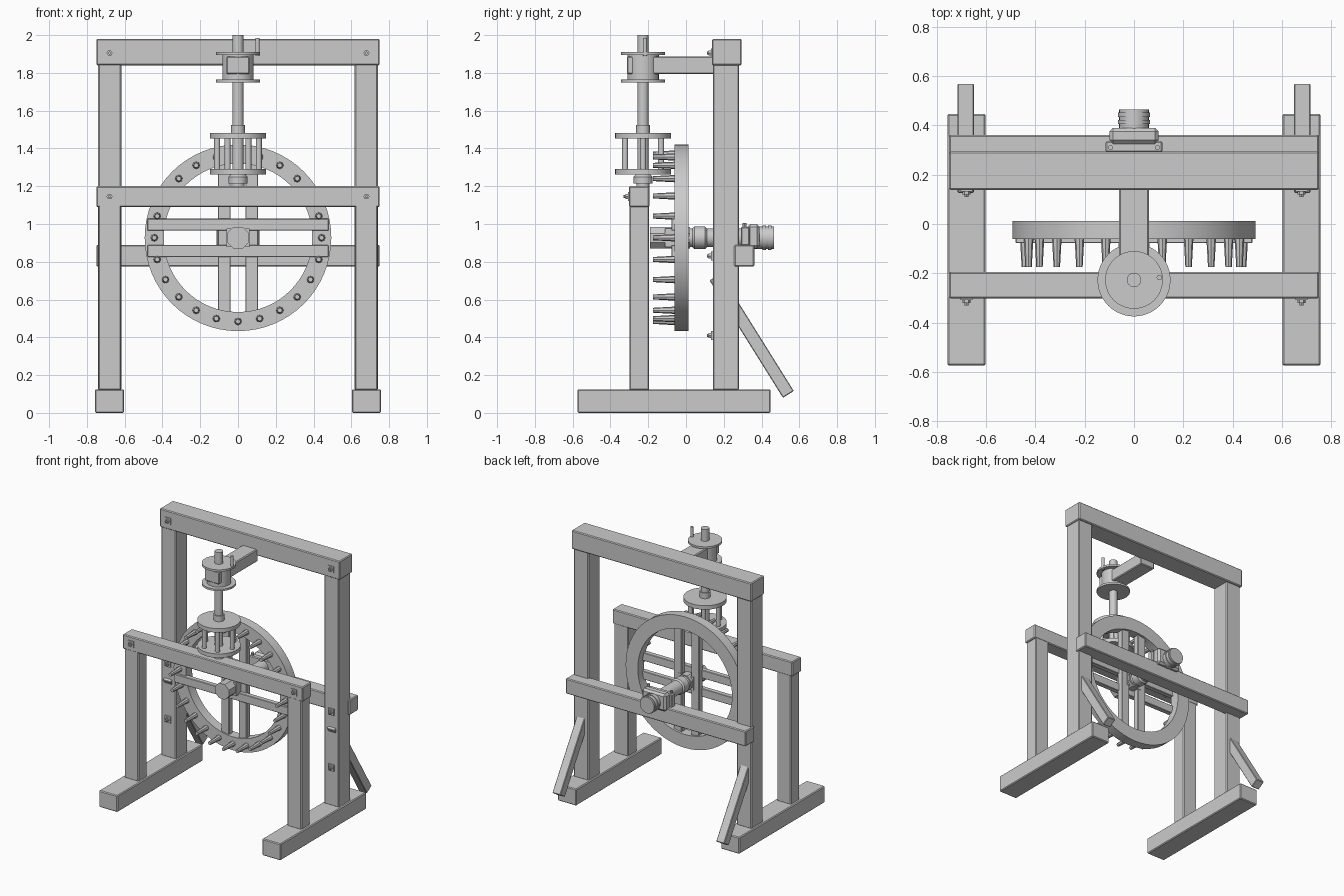
import bpy, bmesh, math
from mathutils import Vector, Matrix

cube = bpy.data.objects.get("Cube")
if cube:
    bpy.data.objects.remove(cube, do_unlink=True)

wood = bpy.data.materials.new("grey_wood")
wood.use_nodes = True
GREY = (0.6, 0.6, 0.6, 1)
wood.diffuse_color = GREY
wood.node_tree.nodes["Principled BSDF"].inputs["Base Color"].default_value = GREY

TO_Y = Matrix.Rotation(math.pi / 2, 4, 'X')    # local +z becomes -y


def finish(name, bm, smooth=False):
    bmesh.ops.recalc_face_normals(bm, faces=bm.faces[:])
    mesh = bpy.data.meshes.new(name)
    bm.to_mesh(mesh)
    bm.free()
    ob = bpy.data.objects.new(name, mesh)
    bpy.context.collection.objects.link(ob)
    mesh.materials.append(wood)
    if smooth:
        bpy.ops.object.select_all(action='DESELECT')
        ob.select_set(True)
        bpy.context.view_layer.objects.active = ob
        bpy.ops.object.shade_smooth_by_angle(angle=math.radians(35))
    return ob


def beam(name, x, y, z, bevel=0.006):
    """Squared timber from (min, max) ranges."""
    bm = bmesh.new()
    bmesh.ops.create_cube(bm, size=1)
    for v in bm.verts:
        v.co = [r[0] + (c + 0.5) * (r[1] - r[0]) for c, r in zip(v.co, (x, y, z))]
    ob = finish(name, bm)
    if bevel:
        mod = ob.modifiers.new("worn_edges", 'BEVEL')
        mod.width, mod.segments = bevel, 1
    return ob


def lathe(name, profile, at, along_y=False, sides=32, spin=0):
    """Closed (radius, height) profile spun about z, or about y with height = y."""
    bm = bmesh.new()
    rings = []
    for r, h in profile:
        ring = []
        for i in range(sides):
            a = spin + math.tau * i / sides
            c, s = r * math.cos(a), r * math.sin(a)
            p = (c, h, s) if along_y else (c, s, h)
            ring.append(bm.verts.new(Vector(at) + Vector(p)))
        rings.append(ring)
    for a, b in zip(rings, rings[1:]):
        for i in range(sides):
            j = (i + 1) % sides
            bm.faces.new((a[i], a[j], b[j], b[i]))
    if profile[0] != profile[-1]:
        bm.faces.new(rings[0])
        bm.faces.new(rings[-1])
    else:
        bmesh.ops.remove_doubles(bm, verts=bm.verts[:], dist=1e-5)
    return finish(name, bm, sides > 8)


def rod(name, r, lo, hi, at, along_y=False, sides=32, r2=None, spin=0):
    return lathe(name, [(r, lo), (r2 or r, hi)], at, along_y, sides, spin)


def bolt(name, x, y, z):
    """Square washer with hex nut and stub, facing the front."""
    beam(name + "_washer", (x - .024, x + .024), (y - .008, y + .004), (z - .024, z + .024), 0)
    rod(name + "_nut", .016, y - .02, y, (x, 0, z), True, 6)
    rod(name + "_stub", .008, y - .03, y, (x, 0, z), True, 8)


# Timber frame, one side at a time
for side, s in (("left", 1), ("right", -1)):
    def span(a, b):
        return tuple(sorted((s * a, s * b)))
    beam(side + "_foot", span(.603, .757), (-.575, .447), (0, .125))
    beam(side + "_back_post", span(.618, .74), (.142, .28), (.12, 1.85))
    beam(side + "_front_post", span(.62, .738), (-.3, -.195), (.12, 1.1))
    brace = beam(side + "_brace", (-.033, .033), (-.034, .034), (0, .733), .004)
    brace.rotation_euler.x = math.atan2(55, 88)
    brace.location = (s * .683, .542, .098)
    bolt(side + "_front_beam_bolt", s * .68, -.3, 1.145)
    for part, z in (("top_beam", 1.905), ("rear_beam", .83), ("brace", .41)):
        bolt(side + "_" + part + "_bolt", s * .68, .14, z)

beam("top_beam", (-.75, .75), (.138, .294), (1.84, 1.98))
beam("front_beam", (-.75, .75), (-.302, -.194), (1.09, 1.2))
beam("rear_beam", (-.75, .75), (.255, .362), (.775, .89))

# Face gear wheel: rim, pegs and paired spokes
HUB = (0, 0, .927)
lathe("wheel_rim", [(.393, -.06), (.494, -.06), (.494, .013), (.393, .013), (.393, -.06)],
      HUB, True, 64)
PEGS = 24
for i in range(PEGS):
    a = math.tau * i / PEGS
    at = (.443 * math.cos(a), 0, HUB[2] + .443 * math.sin(a))
    rod("wheel_peg", .013, -.175, -.05, at, True, 8, .02)
for s in (-1, 1):
    z = HUB[2] + s * .07
    beam("cross_spoke", (-.48, .48), (-.078, -.04), (z - .031, z + .031), .003)
    x = s * .073
    beam("upright_spoke", (x - .033, x + .033), (-.05, -.004),
         (HUB[2] - .43, HUB[2] + .43), .003)
    beam("hub_wedge", (s * .05 - .012, s * .05 + .012), (-.11, 0),
         (HUB[2] - .05, HUB[2] + .05), 0)

# Wheel axle with octagonal head, collars and banded tail
rod("axle_head", .062, -.19, .02, HUB, True, 8, spin=math.pi / 8)
lathe("axle", [(.05, 0), (.05, .035), (.06, .045), (.06, .1), (.05, .11), (.05, .36),
               (.06, .36), (.06, .465)], HUB, True)
for y in (.405, .435):
    rod("axle_band", .065, y, y + .018, HUB, True)

# Axle bearing on the rear beam
beam("bearing_plate", (-.115, .115), (.29, .336), (.885, .985))
beam("bearing_housing", (-.1, .1), (.325, .39), (.87, 1), .015)
for x in (-.095, .095):
    rod("bearing_bolt", .01, .98, 1.005, (x, .31, 0), sides=8)

# Upright spindle with lantern pinion
SPINDLE = (0, -.227, 0)
rod("spindle", .029, 1.2, 2, SPINDLE)
rod("spindle_collar", .037, 1.48, 1.525, SPINDLE)
lathe("spindle_foot", [(.035, 1.19), (.035, 1.215), (.05, 1.215), (.05, 1.25), (.035, 1.265)], SPINDLE)
for z in (1.262, 1.452):
    rod("pinion_disc", .148, z, z + .03, SPINDLE, sides=48)
STAVES = 6
for i in range(STAVES):
    a = math.tau * i / STAVES
    at = (.11 * math.cos(a), SPINDLE[1] + .11 * math.sin(a), 0)
    rod("pinion_stave", .016, 1.28, 1.46, at, sides=16)

# Top bearing carried by an arm from the top beam
beam("bearing_arm", (-.061, .061), (-.313, .15), (1.793, 1.887))
rod("top_bearing_drum", .083, 1.76, 1.9, SPINDLE)
for z in (1.75, 1.896):
    rod("top_bearing_disc", .117, z, z + .015, SPINDLE, sides=48)
rod("crank_pin", .011, 1.89, 1.985, (.103, -.217, 0), sides=12)
